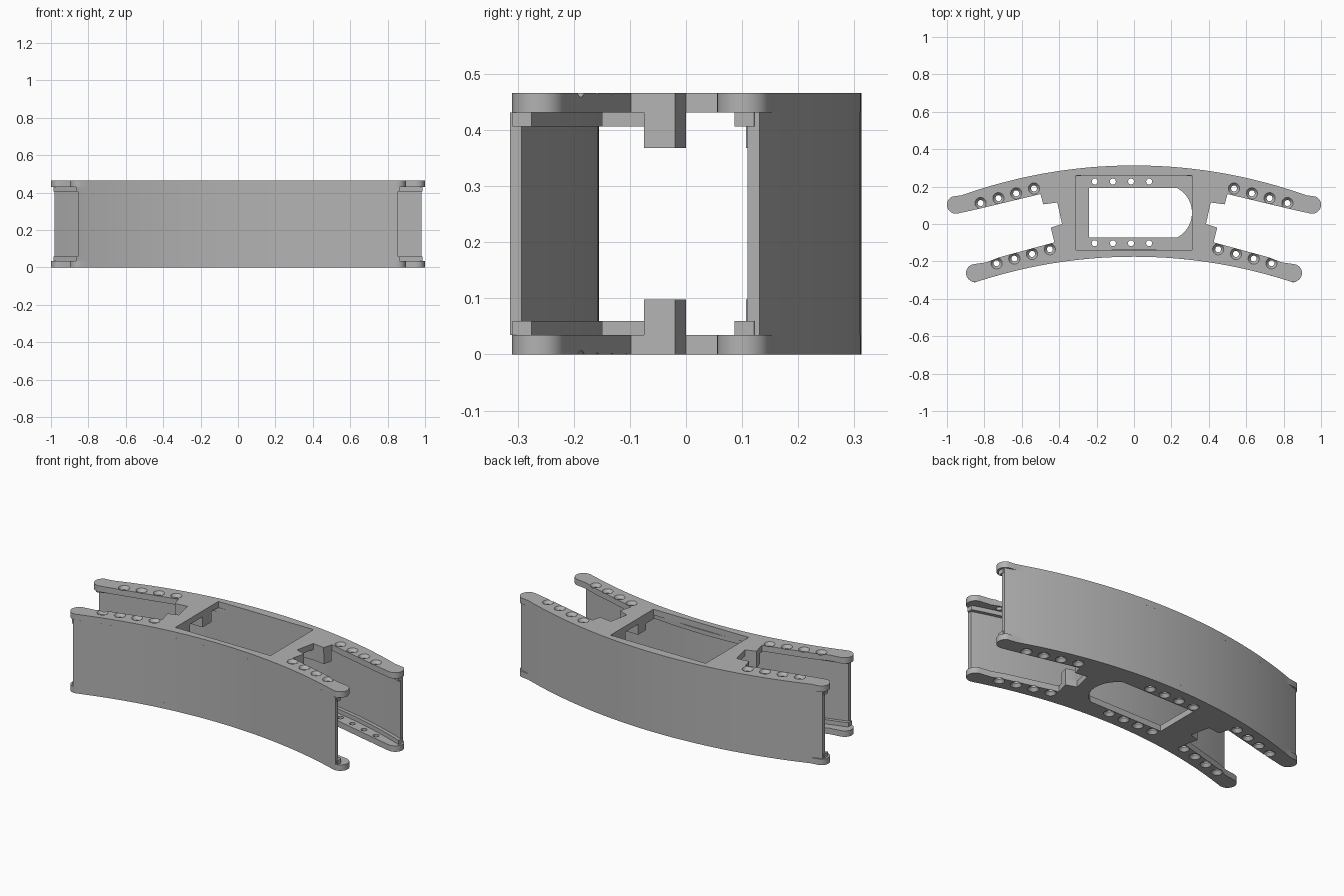
import bpy, bmesh, math
from mathutils import Matrix, Vector

cube = bpy.data.objects.get("Cube")
if cube:
    bpy.data.objects.remove(cube, do_unlink=True)

H, T = 0.466, 0.035          # overall height, plate thickness
BACK = (2.74, 0.313, -1)     # radius, crown y, inward direction
FRONT = (2.70, -0.175, 1)

mat = bpy.data.materials.new("plain_grey")
mat.use_nodes = True
grey = (0.45, 0.45, 0.45, 1)
mat.diffuse_color = grey
mat.node_tree.nodes["Principled BSDF"].inputs["Base Color"].default_value = grey


def prism(name, outlines, z0, z1):
    """Extrude one or more closed outlines between two heights."""
    bm = bmesh.new()
    for pts in outlines:
        face = bm.faces.new([bm.verts.new((x, y, z0)) for x, y in pts])
        ext = bmesh.ops.extrude_face_region(bm, geom=[face])
        up = [v for v in ext["geom"] if isinstance(v, bmesh.types.BMVert)]
        bmesh.ops.translate(bm, verts=up, vec=(0, 0, z1 - z0))
    return finish(name, bm)


def finish(name, bm):
    bmesh.ops.recalc_face_normals(bm, faces=bm.faces)
    me = bpy.data.meshes.new(name)
    bm.to_mesh(me)
    bm.free()
    ob = bpy.data.objects.new(name, me)
    bpy.context.collection.objects.link(ob)
    me.materials.append(mat)
    return ob


def drills(name, centres, r0, r1, z0, z1):
    """Round cutters, conical when the two radii differ."""
    bm = bmesh.new()
    for x, y in centres:
        bmesh.ops.create_cone(bm, cap_ends=True, segments=20, radius1=r0, radius2=r1, depth=z1 - z0,
                              matrix=Matrix.Translation(Vector((x, y, (z0 + z1) / 2))))
    return finish(name, bm)


def cut(ob, cutter):
    mod = ob.modifiers.new("cut", 'BOOLEAN')
    mod.operation, mod.solver, mod.object = 'DIFFERENCE', 'EXACT', cutter
    bpy.context.view_layer.objects.active = ob
    bpy.ops.object.modifier_apply(modifier=mod.name)
    bpy.data.objects.remove(cutter, do_unlink=True)


def smooth(ob):
    bpy.ops.object.select_all(action='DESELECT')
    ob.select_set(True)
    bpy.context.view_layer.objects.active = ob
    bpy.ops.object.shade_smooth_by_angle(angle=math.radians(30))


def arc(curve, x0, x1, off=0.0, n=40):
    R, crown, inward = curve
    r = R + inward * off
    xs = [x0 + (x1 - x0) * i / n for i in range(n + 1)]
    return [(x, crown - R + math.sqrt(r * r - x * x)) for x in xs]


def band(curve, xe, off0, off1):
    return arc(curve, -xe, xe, off0) + arc(curve, xe, -xe, off1)


def tip(cx, cy, r, a0, a1, n=14):
    angles = [math.radians(a0 + (a1 - a0) * i / n) for i in range(n + 1)]
    return [(cx + r * math.cos(a), cy + r * math.sin(a)) for a in angles]


def mirrored(pts):
    return [(-x, y) for x, y in reversed(pts)]


# Plate outline: four arms with rounded tips and stepped inner slots
half = arc(BACK, 0, 0.92, n=24)
half += tip(0.952, 0.103, 0.048, 65, -100)
half += [(0.87, 0.072), (0.8, 0.088), (0.5, 0.16), (0.485, 0.105), (0.41, 0.115),
         (0.385, 0.0), (0.445, -0.02), (0.425, -0.098), (0.72, -0.178), (0.79, -0.205)]
half += tip(0.85, -0.262, 0.048, 75, -100)
half += arc(FRONT, 0.8, 0, n=24)
outline = half + mirrored(half)[1:-1]

# Screw positions along each arm
screws = []
for s in (-1, 1):
    for i in range(4):
        screws.append((s * (0.45 + 0.095 * i), -0.135 - 0.025 * i))
        screws.append((s * (0.535 + 0.095 * i), 0.19 - 0.026 * i))
base_screws = [(-0.21 + 0.097 * i, y) for i in range(4) for y in (0.227, -0.103)]

# Top plate with rectangular pocket
top = prism("top_plate", [outline], H - T, H)
pocket = [(-0.31, -0.14), (0.31, -0.14), (0.31, 0.26), (-0.31, 0.26)]
cut(top, prism("pocket_cutter", [pocket], H - 0.1, H + 0.1))
cut(top, drills("screw_cutter", screws, 0.016, 0.016, H - 0.1, H + 0.1))
cut(top, drills("sink_cutter", screws, 0.016, 0.031, H - 0.018, H + 0.001))

# Bottom plate with a round-ended window
bottom = prism("bottom_plate", [outline], 0, T)
window = [(-0.24, 0.192), (-0.24, -0.072)] + tip(0.16, 0.06, 0.15, -61, 61, 28)
cut(bottom, prism("window_cutter", [window], -0.1, 0.1))
all_screws = screws + base_screws
cut(bottom, drills("screw_cutter", all_screws, 0.016, 0.016, -0.1, 0.1))
cut(bottom, drills("sink_cutter", all_screws, 0.031, 0.016, -0.001, 0.018))

# Curved walls, the back one thickened behind the pocket
parts = [top, bottom,
         prism("back_wall", [band(BACK, 0.982, 0, 0.02)], T, H - T),
         prism("front_wall", [band(FRONT, 0.855, 0, 0.02)], T, H - T)]
pad = arc(BACK, -0.4, 0.4, 0.01, 16) + [(0.4, 0.26), (-0.4, 0.26)]
parts.append(prism("back_wall_pad", [pad], T, H - T))

# Reinforcements repeated on the inner side of both plates
front_block = [(0.312, -0.075), (0.431, -0.075), (0.444, -0.02), (0.384, 0.0), (0.312, 0.0)]
back_block = [(0.312, 0.116), (0.41, 0.116), (0.484, 0.107), (0.498, 0.16), (0.46, 0.2), (0.312, 0.2)]
web = [(0.312, -0.15), (0.4, -0.15), (0.4, -0.075), (0.312, -0.075)]
for side in ("lower", "upper"):
    def span(depth):
        return (T, depth) if side == "lower" else (H - depth, H - T)
    parts += [
        prism(side + "_back_rail", [band(BACK, 0.986, 0.008, 0.04)], *span(0.06)),
        prism(side + "_front_rail", [band(FRONT, 0.865, 0.008, 0.04)], *span(0.06)),
        prism(side + "_front_blocks", [front_block, mirrored(front_block)], *span(0.098)),
        prism(side + "_back_blocks", [back_block, mirrored(back_block)], *span(0.098)),
        prism(side + "_webs", [web, mirrored(web)], *span(0.06))]

for part in parts:
    smooth(part)
